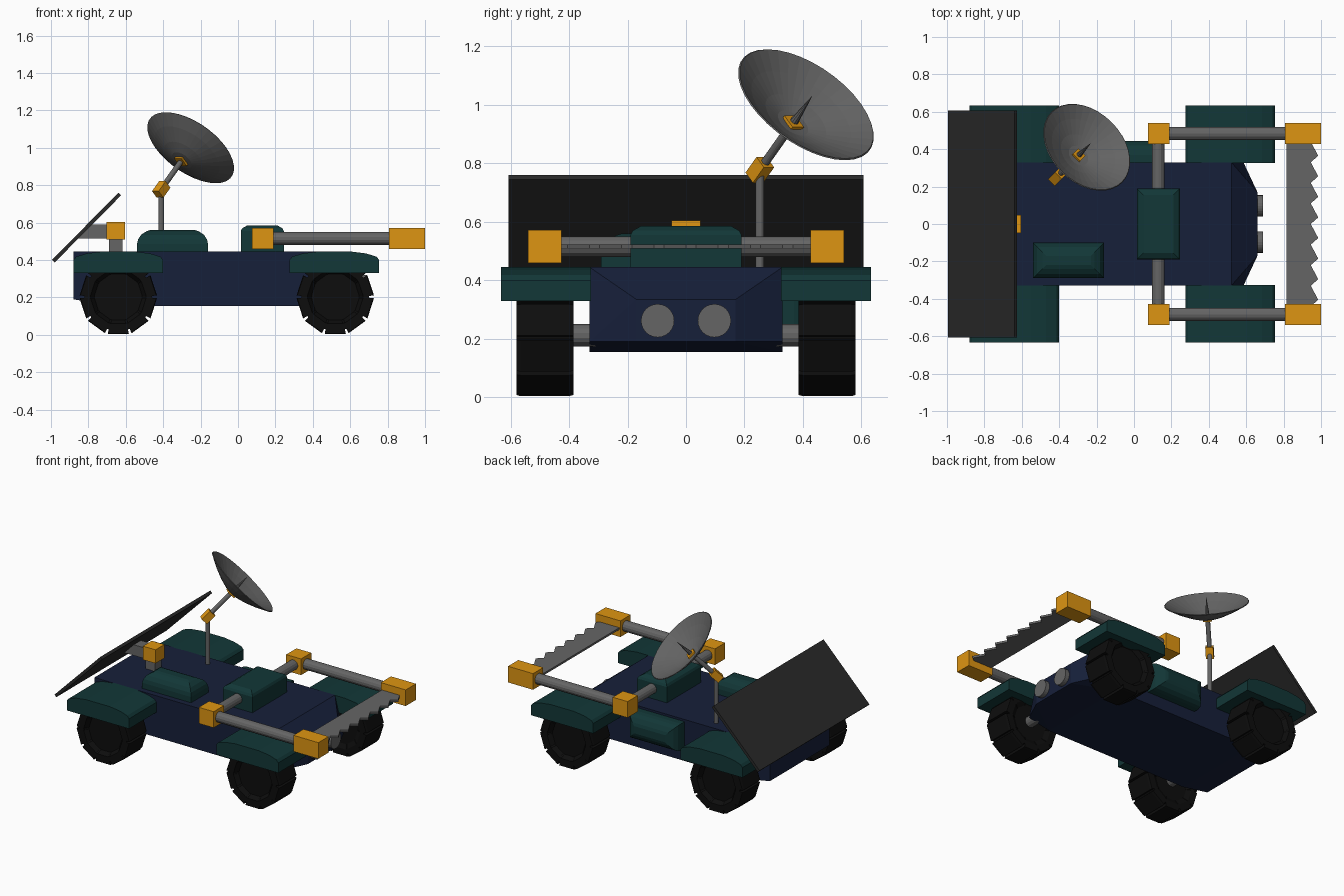
import bpy, bmesh, math
from mathutils import Vector, Matrix

if "Cube" in bpy.data.objects:
    bpy.data.objects.remove(bpy.data.objects["Cube"])


def material(name, rgb):
    m = bpy.data.materials.new(name)
    m.diffuse_color = (*rgb, 1)
    m.use_nodes = True
    m.node_tree.nodes["Principled BSDF"].inputs["Base Color"].default_value = m.diffuse_color
    return m


NAVY = material("navy", (0.008, 0.014, 0.042))
TEAL = material("teal", (0.006, 0.038, 0.038))
ORANGE = material("orange", (0.73, 0.3, 0.006))
STEEL = material("steel", (0.13, 0.13, 0.13))
PANEL = material("panel_black", (0.023, 0.023, 0.023))
RUBBER = material("rubber", (0.004, 0.004, 0.004))


def finish(name, bm, mat, matrix=None):
    if matrix:
        bmesh.ops.transform(bm, matrix=matrix, verts=bm.verts)
    bmesh.ops.recalc_face_normals(bm, faces=bm.faces)
    me = bpy.data.meshes.new(name)
    bm.to_mesh(me)
    bm.free()
    ob = bpy.data.objects.new(name, me)
    bpy.context.collection.objects.link(ob)
    me.materials.append(mat)
    return ob


def aim(direction, at):
    q = Vector(direction).to_track_quat('Z', 'Y')
    return Matrix.Translation(at) @ q.to_matrix().to_4x4()


def box(name, centre, size, mat, axis=(0, 0, 1)):
    bm = bmesh.new()
    bmesh.ops.create_cube(bm, size=1)
    bmesh.ops.scale(bm, vec=size, verts=bm.verts)
    m = Matrix.Translation(centre) if axis == (0, 0, 1) else aim(axis, centre)
    return finish(name, bm, mat, m)


def rod(name, a, b, r, mat, r2=None, sides=14):
    a, b = Vector(a), Vector(b)
    bm = bmesh.new()
    bmesh.ops.create_cone(bm, cap_ends=True, segments=sides, radius1=r,
                          radius2=r if r2 is None else r2, depth=(b - a).length)
    return finish(name, bm, mat, aim(b - a, (a + b) / 2))


def rings(name, loops, mat, matrix=None, caps=True, closed=False):
    """Skin a list of equal-length point loops."""
    bm = bmesh.new()
    vs = [[bm.verts.new(p) for p in loop] for loop in loops]
    n = len(vs[0])
    pairs = list(zip(vs, vs[1:])) + ([(vs[-1], vs[0])] if closed else [])
    for lo, hi in pairs:
        for i in range(n):
            j = (i + 1) % n
            bm.faces.new((lo[i], lo[j], hi[j], hi[i]))
    if caps:
        bm.faces.new(vs[0])
        bm.faces.new(vs[-1])
    return finish(name, bm, mat, matrix)


def prism_xz(name, pts, y0, y1, mat):
    return rings(name, [[(x, y, z) for x, z in pts] for y in (y0, y1)], mat)


def domed_box(name, lx, ly, levels, mat, matrix):
    loops = [[(sx * (lx / 2 - i), sy * (ly / 2 - i), z)
              for sx, sy in ((-1, -1), (1, -1), (1, 1), (-1, 1))] for i, z in levels]
    return rings(name, loops, mat, matrix)


# Body hull
bm = bmesh.new()
for s in (-1, 1):
    for x, y, z in ((-0.88, .33, .445), (-0.88, .33, .19), (-0.68, .33, .155), (0.42, .33, .155),
                    (0.52, .33, .445), (0.585, .33, .19), (0.66, .17, .335), (0.66, .17, .19)):
        bm.verts.new((x, s * y, z))
bmesh.ops.convex_hull(bm, input=bm.verts)
bmesh.ops.dissolve_limit(bm, angle_limit=0.01, verts=bm.verts, edges=bm.edges)
finish("body", bm, NAVY)


# Lugged wheel outline: radius is scaled, lugs separated by narrow notches
def gear(scale, y, notch):
    pts = []
    n = 10
    for k in range(n):
        for t, r in ((0.04, notch), (0.06, 0.207), (0.94, 0.207), (0.96, notch)):
            a = 2 * math.pi * (k + t) / n
            pts.append((r * scale * math.cos(a), y, r * scale * math.sin(a)))
    return pts


for xn, wx in (("rear", -0.64), ("front", 0.52)):
    for yn, s in (("right", -1), ("left", 1)):
        # Wheel with dished hub
        loops = [gear(0.6, s * 0.40, 0.2), gear(0.75, s * 0.385, 0.2), gear(0.98, s * 0.385, 0.185),
                 gear(1, s * 0.40, 0.18), gear(1, s * 0.565, 0.18), gear(0.98, s * 0.58, 0.185),
                 gear(0.72, s * 0.58, 0.205), gear(0.62, s * 0.55, 0.205)]
        rings(f"{xn}_{yn}_wheel", loops, RUBBER, Matrix.Translation((wx, 0, 0.203)))
        rod(f"{xn}_{yn}_axle", (wx, s * 0.3, 0.212), (wx, s * 0.41, 0.212), 0.038, STEEL)
        # Fender with arched top
        fx = wx if xn == "rear" else 0.515
        arch = [(-.24, .33), (.24, .33), (.24, .40), (.225, .418), (.17, .435), (.09, .445),
                (-.09, .445), (-.17, .435), (-.225, .418), (-.24, .40)]
        prism_xz(f"{xn}_{yn}_fender", [(fx + x, z) for x, z in arch], s * 0.325, s * 0.633, TEAL)

# Headlights
for s in (-1, 1):
    rod("headlight", (0.63, s * 0.097, 0.262), (0.69, s * 0.097, 0.262), 0.057, STEEL, sides=24)

# Domed storage boxes on the deck and on the left side
dome = [(0, -0.01), (0, 0.04), (0.006, 0.065), (0.022, 0.09), (0.05, 0.108), (0.07, 0.115)]
domed_box("deck_box", 0.38, 0.19, dome, TEAL, Matrix.Translation((-0.35, -0.195, 0.445)))
domed_box("side_box", 0.38, 0.19, dome, TEAL,
          Matrix.Translation((-0.03, 0.33, 0.335)) @ Matrix.Rotation(-math.pi / 2, 4, 'X'))

# Arm mount and cross bar
domed_box("arm_mount", 0.23, 0.38, [(0, 0), (0, 0.11), (0.008, 0.125), (0.035, 0.14)], TEAL,
          Matrix.Translation((0.13, 0, 0.445)))
rod("cross_bar", (0.13, -0.44, 0.515), (0.13, 0.44, 0.515), 0.035, STEEL)

# Arms with shoulder and blade holder blocks
for s in (-1, 1):
    rod("arm", (0.15, s * 0.483, 0.515), (0.83, s * 0.483, 0.515), 0.036, STEEL)
    box("arm_shoulder", (0.132, s * 0.483, 0.515), (0.115, 0.113, 0.113), ORANGE)
    box("blade_holder", (0.903, s * 0.483, 0.515), (0.193, 0.113, 0.113), ORANGE)

# Saw blade
teeth = 8
edge = []
for k in range(teeth):
    y = 0.44 - 0.88 * k / teeth
    edge += [(0.945, y), (0.985, y - 0.075)]
outline = [(0.815, -0.44), (0.815, 0.44)] + edge + [(0.945, -0.44)]
rings("saw_blade", [[(x, y, z) for x, y in outline] for z in (0.508, 0.522)], STEEL)

# Solar panel, bracket and post
box("solar_panel", (-0.81, 0, 0.573), (0.02, 1.215, 0.505), PANEL).matrix_world = (
    Matrix.Translation((-0.81, 0, 0.573)) @ Matrix.Rotation(math.radians(44.7), 4, 'Y')
    @ Matrix.Translation((0.81, 0, -0.573)))
prism_xz("panel_bracket", [(-0.865, .515), (-0.69, .515), (-0.69, .59), (-0.79, .59)],
         -0.04, 0.04, STEEL)
box("panel_joint", (-0.653, 0, 0.557), (0.098, 0.098, 0.095), ORANGE)
box("panel_post", (-0.653, 0, 0.475), (0.072, 0.072, 0.09), STEEL)

# Dish mast, joint and arm
n = Vector((0.5, 0.5, math.sqrt(0.5)))
rim = Vector((-0.253, 0.41, 1.0))
hub = rim - n * 0.1
joint = hub - n * 0.215
rod("mast", (joint.x, joint.y, 0.43), joint, 0.015, STEEL)
box("mast_joint", joint, (0.05, 0.05, 0.075), ORANGE, n)
rod("dish_arm", joint, hub, 0.015, STEEL)
box("dish_hub", hub + n * 0.005, (0.055, 0.055, 0.03), ORANGE, n)
rod("dish_feed", hub, hub + n * 0.14, 0.017, STEEL, r2=0.001, sides=10)

# Dish shell
profile = [(0.012, -0.099), (0.06, -0.094), (0.12, -0.074), (0.2, -0.038), (0.268, 0.0),
           (0.264, 0.004), (0.196, -0.033), (0.12, -0.068), (0.06, -0.088), (0.012, -0.093)]
circle = [2 * math.pi * k / 36 for k in range(36)]
rings("dish", [[(r * math.cos(a), r * math.sin(a), z) for a in circle] for r, z in profile],
      STEEL, aim(n, rim), caps=False, closed=True)
